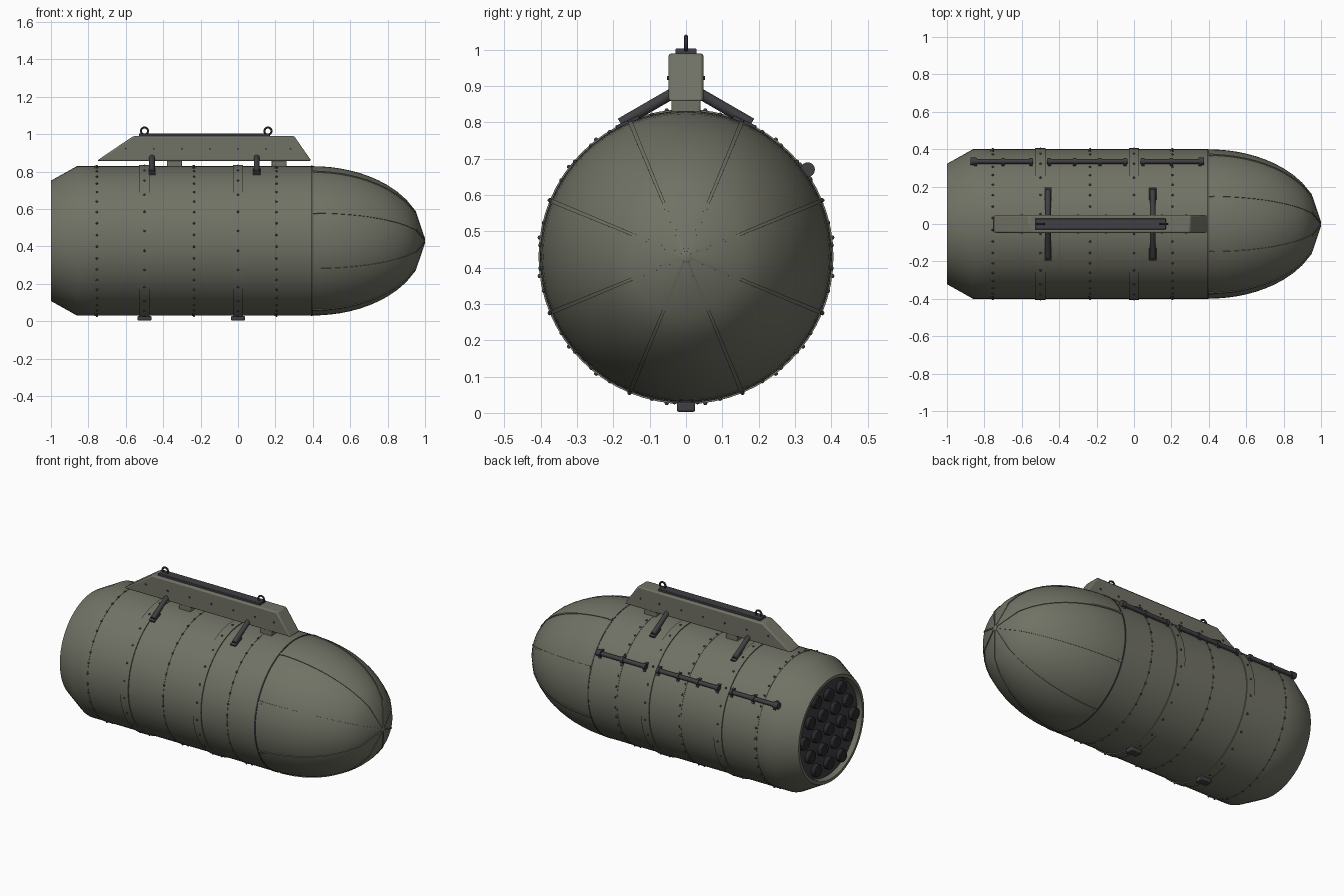
import bpy, bmesh, math
from mathutils import Vector, Matrix

if "Cube" in bpy.data.objects:
    bpy.data.objects.remove(bpy.data.objects["Cube"])

ZC, R, SEG = 0.43, 0.4, 64


def material(name, rgb):
    m = bpy.data.materials.new(name)
    m.diffuse_color = (*rgb, 1)
    m.use_nodes = True
    m.node_tree.nodes["Principled BSDF"].inputs["Base Color"].default_value = m.diffuse_color
    return m


OLIVE = material("olive paint", (0.165, 0.168, 0.130))
STEEL = material("dark steel", (0.050, 0.050, 0.055))
BLACK = material("tube black", (0.022, 0.022, 0.025))


def finish(name, bm, mat, bevel=0):
    bmesh.ops.recalc_face_normals(bm, faces=bm.faces)
    me = bpy.data.meshes.new(name)
    bm.to_mesh(me)
    bm.free()
    me.materials.append(mat)
    ob = bpy.data.objects.new(name, me)
    bpy.context.collection.objects.link(ob)
    if bevel:
        mod = ob.modifiers.new("bevel", 'BEVEL')
        mod.width, mod.segments, mod.limit_method = bevel, 2, 'ANGLE'
    return ob


def around(x, r, a):
    """Point on the body axis frame; a = 0 is +y, 90 degrees is up."""
    return Vector((x, r * math.cos(a), ZC + r * math.sin(a)))


def lathe(name, pts, mat, loop=False):
    """Revolve (x, radius) points about the long axis."""
    bm = bmesh.new()
    rings = [[bm.verts.new(around(x, r, 2 * math.pi * i / SEG)) for i in range(SEG)] for x, r in pts]
    n = len(rings)
    for k in range(n if loop else n - 1):
        a, b = rings[k], rings[(k + 1) % n]
        for i in range(SEG):
            j = (i + 1) % SEG
            bm.faces.new((a[i], a[j], b[j], b[i]))
    if not loop:
        bm.faces.new(rings[0])
        bm.faces.new(rings[-1])
    return finish(name, bm, mat)


def band(name, x, width, r, mat):
    h = width / 2
    return lathe(name, [(x - h, R - 0.01), (x - h, r), (x + h, r), (x + h, R - 0.01)], mat, True)


def add_box(bm, size, loc, rot=Matrix.Identity(4)):
    m = Matrix.Translation(loc) @ rot @ Matrix.Diagonal((*size, 1))
    bmesh.ops.create_cube(bm, size=1, matrix=m)


def add_rod(bm, p, q, r, seg=16):
    p, q = Vector(p), Vector(q)
    d = q - p
    m = Matrix.Translation((p + q) / 2) @ d.to_track_quat('Z', 'Y').to_matrix().to_4x4()
    bmesh.ops.create_cone(bm, cap_ends=True, segments=seg, radius1=r, radius2=r, depth=d.length, matrix=m)


def box(name, size, loc, mat, bevel=0):
    bm = bmesh.new()
    add_box(bm, size, loc)
    return finish(name, bm, mat, bevel)


# Main shell: tapered tail with recessed rear, then the cylinder
lathe("body_shell", [(-0.965, 0.295), (-0.99, 0.298), (-1.0, 0.304), (-1.0, 0.322), (-0.86, R),
                     (-0.76, R), (0.395, R), (0.395, 0.38)], OLIVE)
lathe("rear_plate", [(-0.972, 0.294), (-0.96, 0.294)], STEEL)


# Elliptic nose
def nose_r(x):
    return 0.399 * math.sqrt(max(0, 1 - ((x - 0.4) / 0.6) ** 2))


xs = [0.4 + 0.05 * i for i in range(12)]
lathe("nose_cone", [(0.385, 0.38), (0.392, 0.394)] + [(x, nose_r(x)) for x in xs] + [(0.997, 0.012)], OLIVE)
lathe("nose_cap", [(0.985, 0.017), (0.998, 0.017), (1.0, 0.013)], OLIVE)

# Eight raised nose ribs with end blocks
bm = bmesh.new()
for k in range(8):
    a = math.radians(22.5 + 45 * k)
    tang = Vector((0, -math.sin(a), math.cos(a)))
    prev = None
    for x, r in [(x, nose_r(x)) for x in xs] + [(0.995, 0.014)]:
        w = 0.003 + 0.003 * r / R
        slope = min(1.0, (x - 0.4) / 0.6) ** 2
        out = around(x + 0.004 * slope, r + 0.004 * (1 - 0.7 * slope), a)
        inn = around(x - 0.006 * slope, max(0.002, r - 0.008), a)
        ring = [bm.verts.new(p) for p in (inn - tang * w, out - tang * w, out + tang * w, inn + tang * w)]
        if prev:
            for i in range(4):
                j = (i + 1) % 4
                bm.faces.new((prev[i], prev[j], ring[j], ring[i]))
        else:
            bm.faces.new(ring)
        prev = ring
    bm.faces.new(prev)
    add_box(bm, (0.02, 0.012, 0.018), around(0.412, R - 0.003, a), Matrix.Rotation(a, 4, 'X'))
finish("nose_ribs", bm, OLIVE)

# Panel seams, mounting straps and their bottom buckles
for i, x in enumerate((-0.76, -0.24, 0.2)):
    band(f"panel_seam_{i}", x, 0.012, R + 0.002, OLIVE)
band("nose_joint", 0.394, 0.008, R + 0.0015, STEEL)
for i, x in enumerate((-0.5, 0.0)):
    band(f"strap_{i}", x, 0.056, R + 0.006, OLIVE)
    box(f"strap_buckle_{i}", (0.074, 0.05, 0.026), (x, 0, 0.016), STEEL, 0.005)

# Rivets round the seams and straps
bm = bmesh.new()
for x, n, r in ((-0.755, 40, R + 0.002), (-0.235, 40, R + 0.002), (0.205, 40, R + 0.002),
                (-0.5, 24, R + 0.006), (0.0, 24, R + 0.006)):
    for i in range(n):
        p = around(x, r, 2 * math.pi * (i + 0.5) / n)
        bmesh.ops.create_icosphere(bm, subdivisions=2, radius=0.006, matrix=Matrix.Translation(p))
finish("rivets", bm, STEEL)

# Nineteen tube mouths in a hexagonal pattern
bm = bmesh.new()
S = 0.122
for q in range(-2, 3):
    for s in range(-2, 3):
        if abs(q + s) <= 2:
            y, z = S * (q + s / 2), ZC + S * s * math.sqrt(3) / 2
            add_rod(bm, (-0.96, y, z), (-0.998, y, z), 0.038, 20)
finish("launch_tubes", bm, BLACK, 0.003)

# Pylon
bm = bmesh.new()
outline = [(-0.755, 0.858), (0.392, 0.858), (0.3, 0.99), (-0.56, 0.99)]
sides = [[bm.verts.new((x, y, z)) for x, z in outline] for y in (-0.048, 0.048)]
bm.faces.new(sides[0])
bm.faces.new(sides[1])
for i in range(4):
    j = (i + 1) % 4
    bm.faces.new((sides[0][i], sides[0][j], sides[1][j], sides[1][i]))
finish("pylon", bm, OLIVE, 0.008)
for i, x in enumerate((-0.34, 0.22)):
    box(f"pylon_foot_{i}", (0.08, 0.08, 0.045), (x, 0, 0.846), OLIVE, 0.005)
box("top_rail", (0.70, 0.058, 0.018), (-0.18, 0, 0.994), STEEL, 0.003)

# Pylon side bolts
bm = bmesh.new()
for i in range(7):
    x = -0.6 + 0.15 * i - (0.02 if i == 6 else 0)
    add_rod(bm, (x, -0.052, 0.922), (x, 0.052, 0.922), 0.006, 8)
finish("pylon_bolts", bm, STEEL)

# Hoisting eyes
for i, x in enumerate((-0.5, 0.16)):
    bpy.ops.mesh.primitive_torus_add(location=(x, 0, 1.017), rotation=(math.pi / 2, 0, 0),
                                     major_radius=0.019, minor_radius=0.0055,
                                     major_segments=24, minor_segments=8)
    ob = bpy.context.object
    ob.name = f"hoist_eye_{i}"
    ob.data.materials.append(STEEL)

# Sway brace struts with contact pads
bm = bmesh.new()
for x in (-0.46, 0.1):
    for s in (-1, 1):
        add_rod(bm, (x, s * 0.04, 0.878), (x, s * 0.18, 0.797), 0.015)
        a = math.radians(90 - s * 23.5)
        add_box(bm, (0.038, 0.012, 0.07), around(x, R + 0.002, a), Matrix.Rotation(a, 4, 'X'))
finish("sway_braces", bm, STEEL, 0.002)

# Cable conduit in three lengths along the back, with clamps
bm = bmesh.new()
A = math.radians(35.6)
RC = 0.412
rot = Matrix.Rotation(A, 4, 'X')
for x0, x1, n in ((-0.86, -0.54, 3), (-0.465, -0.035, 4), (0.035, 0.365, 3)):
    add_rod(bm, around(x0, RC, A), around(x1, RC, A), 0.013)
    for i in range(n):
        x = x0 + 0.012 + (x1 - x0 - 0.024) * i / (n - 1)
        add_rod(bm, around(x - 0.009, RC, A), around(x + 0.009, RC, A), 0.018)
        add_box(bm, (0.016, 0.008, 0.056), around(x, R + 0.004, A), rot)
for x in (-0.86, 0.36):
    add_rod(bm, around(x - 0.014, RC, A), around(x + 0.014, RC, A), 0.020)
finish("cable_conduit", bm, STEEL)

# Smooth shading with sharp edges kept
bpy.ops.object.select_all(action='DESELECT')
for ob in bpy.context.scene.objects:
    ob.select_set(True)
    bpy.context.view_layer.objects.active = ob
bpy.ops.object.shade_smooth_by_angle(angle=math.radians(30))
